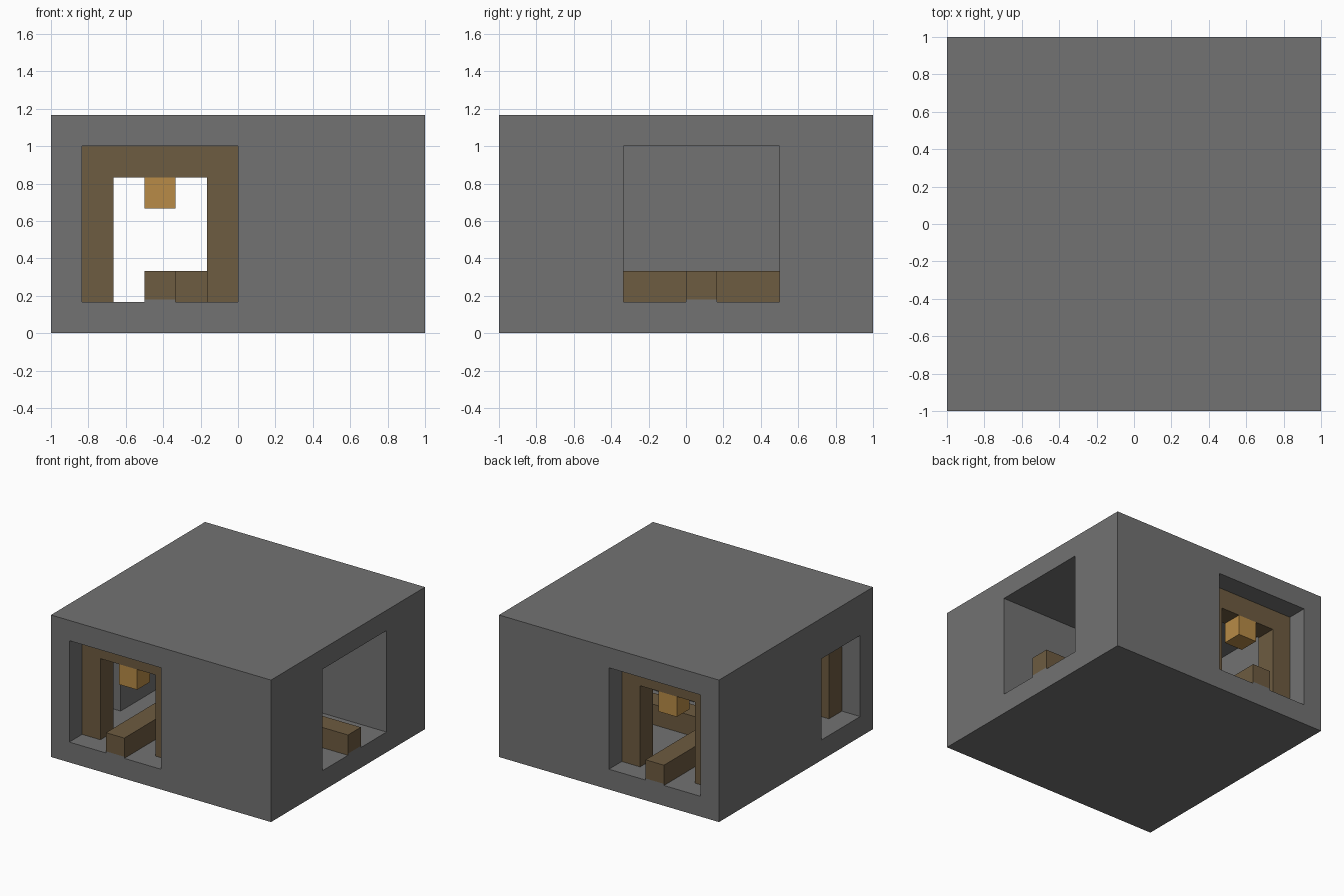
import bpy, bmesh
from mathutils import Vector

if "Cube" in bpy.data.objects:
    bpy.data.objects.remove(bpy.data.objects["Cube"], do_unlink=True)

U = 1 / 6  # one block


def material(name, rgb):
    m = bpy.data.materials.new(name)
    m.use_nodes = True
    m.diffuse_color = (*rgb, 1)
    bsdf = next(n for n in m.node_tree.nodes if n.type == 'BSDF_PRINCIPLED')
    bsdf.inputs["Base Color"].default_value = (*rgb, 1)
    return m


STONE = material("grey stone", (0.17, 0.17, 0.17))
WOOD = material("brown timber", (0.155, 0.106, 0.052))
GLOW = material("amber lamp", (0.48, 0.26, 0.063))


def block(name, lo, hi, *mats):
    """Box between two corners measured in blocks."""
    lo, hi = Vector(lo) * U, Vector(hi) * U
    bm = bmesh.new()
    bmesh.ops.create_cube(bm, size=1)
    for v in bm.verts:
        v.co = Vector([lo[i] + (v.co[i] + 0.5) * (hi[i] - lo[i]) for i in range(3)])
    me = bpy.data.meshes.new(name)
    bm.to_mesh(me)
    bm.free()
    for m in mats:
        me.materials.append(m)
    ob = bpy.data.objects.new(name, me)
    bpy.context.collection.objects.link(ob)
    return ob


# Stone shell with a through tunnel, a side passage and a small side opening
shell = block("stone_shell", (-6, -6, 0), (6, 6, 7), STONE)
openings = {
    "tunnel": ((-5, -7, 1), (0, 7, 6)),
    "side_passage": ((-2, -2, 1), (7, 3, 6)),
    "side_opening": ((-7, -5, 1), (-4, -2, 5)),
}
for name, (lo, hi) in openings.items():
    cutter = block(name + "_cutter", lo, hi, STONE)
    cutter.hide_render = True
    mod = shell.modifiers.new(name, 'BOOLEAN')
    mod.operation = 'DIFFERENCE'
    mod.solver = 'EXACT'
    mod.object = cutter
    bpy.context.view_layer.update()
    cut = bpy.data.meshes.new_from_object(
        shell.evaluated_get(bpy.context.evaluated_depsgraph_get()))
    shell.modifiers.clear()
    shell.data = cut
    bpy.data.objects.remove(cutter, do_unlink=True)

# Timber frame with a hanging lamp near each tunnel mouth
for side, y in (("front", -5), ("back", 4)):
    block(side + "_right_post", (-5, y, 1), (-4, y + 1, 5), WOOD)
    block(side + "_left_post", (-1, y, 1), (0, y + 1, 5), WOOD)
    block(side + "_beam", (-5, y, 5), (0, y + 1, 6), WOOD)
    block(side + "_lamp", (-3, y, 4), (-2, y + 1, 5), GLOW)


def floor_timber(name, lo, hi, axis):
    """Timber along the floor whose ends show a thin stone sill."""
    ob = block(name, lo, hi, WOOD, STONE)
    sill = 1.08 * U
    bm = bmesh.new()
    bm.from_mesh(ob.data)
    bmesh.ops.bisect_plane(bm, geom=bm.verts[:] + bm.edges[:] + bm.faces[:],
                           plane_co=(0, 0, sill), plane_no=(0, 0, 1))
    bm.normal_update()
    for f in bm.faces:
        if f.calc_center_median().z < sill and abs(f.normal[axis]) > 0.9:
            f.material_index = 1
    bm.to_mesh(ob.data)
    bm.free()


# Floor timbers
floor_timber("tunnel_floor_timber", (-3, -6, 1), (-2, 6, 2), 1)
floor_timber("passage_floor_timber", (-2, 0, 1), (6, 1, 2), 0)
